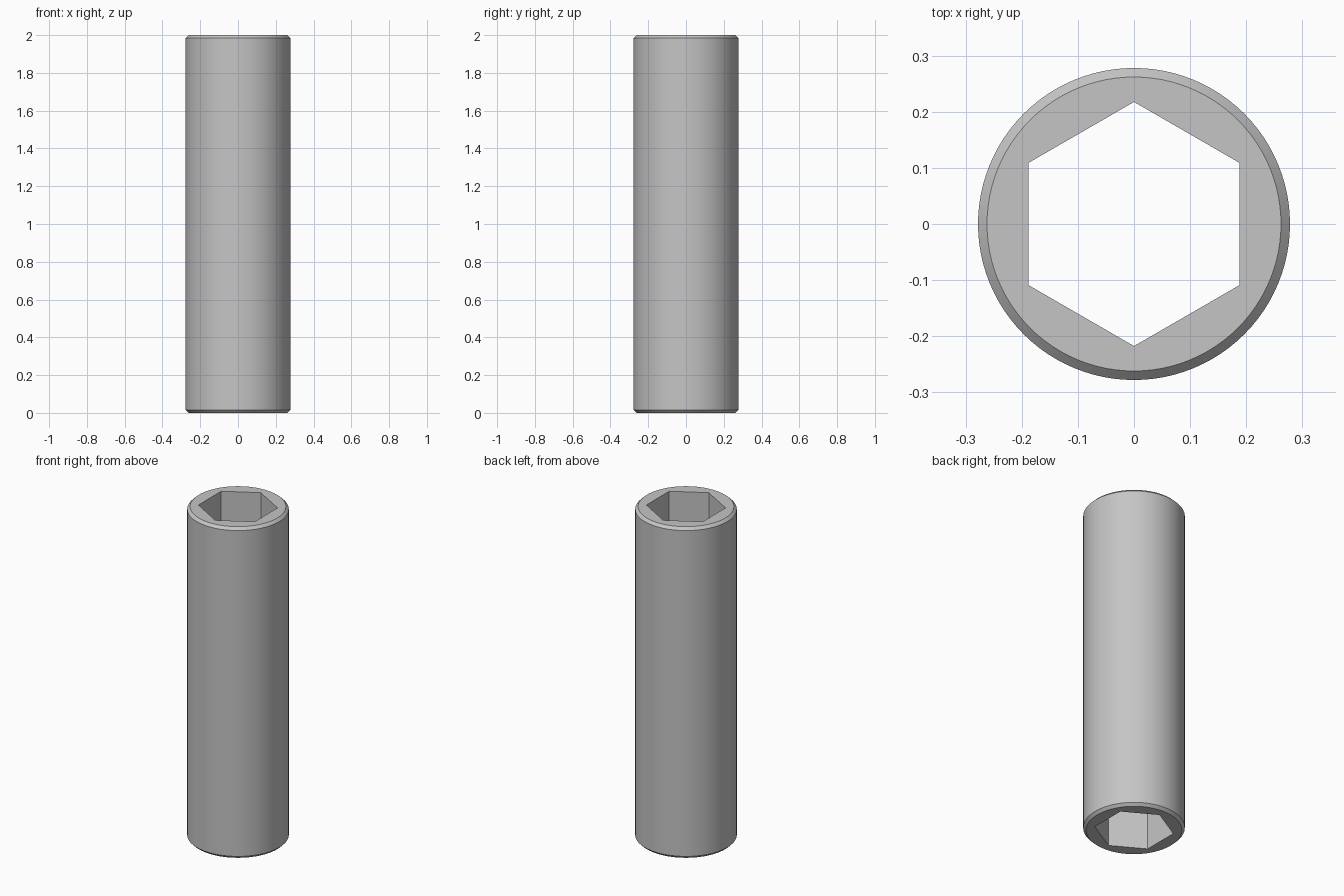
import bpy, bmesh
from math import cos, sin, pi

cube = bpy.data.objects.get("Cube")
if cube:
    bpy.data.objects.remove(cube, do_unlink=True)

HEIGHT, RADIUS, CHAMFER, HEX_RADIUS = 2.0, 0.278, 0.016, 0.2175
SEGMENTS, SIDES = 96, 6
STEP = SEGMENTS // SIDES

steel = bpy.data.materials.new("steel_grey")
steel.use_nodes = True
grey = (0.56, 0.56, 0.56, 1)
steel.diffuse_color = grey
steel.node_tree.nodes["Principled BSDF"].inputs["Base Color"].default_value = grey

bm = bmesh.new()


def ring(radius, z, count):
    """Regular loop of vertices starting on the +y axis."""
    angles = [pi / 2 + 2 * pi * i / count for i in range(count)]
    return [bm.verts.new((radius * cos(a), radius * sin(a), z)) for a in angles]


def wall(a, b):
    """Quads between two loops of equal count."""
    n = len(a)
    for i in range(n):
        j = (i + 1) % n
        bm.faces.new((a[i], a[j], b[j], b[i]))


def end_face(outer, inner):
    """Flat end: one sector for each side of the hexagonal bore."""
    for s in range(SIDES):
        arc = [outer[(s * STEP + k) % SEGMENTS] for k in range(STEP + 1)]
        bm.faces.new(arc + [inner[(s + 1) % SIDES], inner[s]])


# Chamfered outer barrel
rim = RADIUS - CHAMFER
profile = [(rim, 0), (RADIUS, CHAMFER), (RADIUS, HEIGHT - CHAMFER), (rim, HEIGHT)]
outer = [ring(r, z, SEGMENTS) for r, z in profile]
for a, b in zip(outer, outer[1:]):
    wall(a, b)

# Hexagonal through bore and the two flat ends
bore = [ring(HEX_RADIUS, z, SIDES) for z in (0, HEIGHT)]
wall(*bore)
end_face(outer[0], bore[0])
end_face(outer[-1], bore[1])
bmesh.ops.recalc_face_normals(bm, faces=bm.faces)

mesh = bpy.data.meshes.new("hex_bore_sleeve")
bm.to_mesh(mesh)
bm.free()
mesh.materials.append(steel)
sleeve = bpy.data.objects.new("hex_bore_sleeve", mesh)
bpy.context.collection.objects.link(sleeve)

# Smooth barrel, crisp chamfers and bore corners
bpy.ops.object.select_all(action="DESELECT")
sleeve.select_set(True)
bpy.context.view_layer.objects.active = sleeve
bpy.ops.object.shade_smooth_by_angle(angle=pi / 6)
